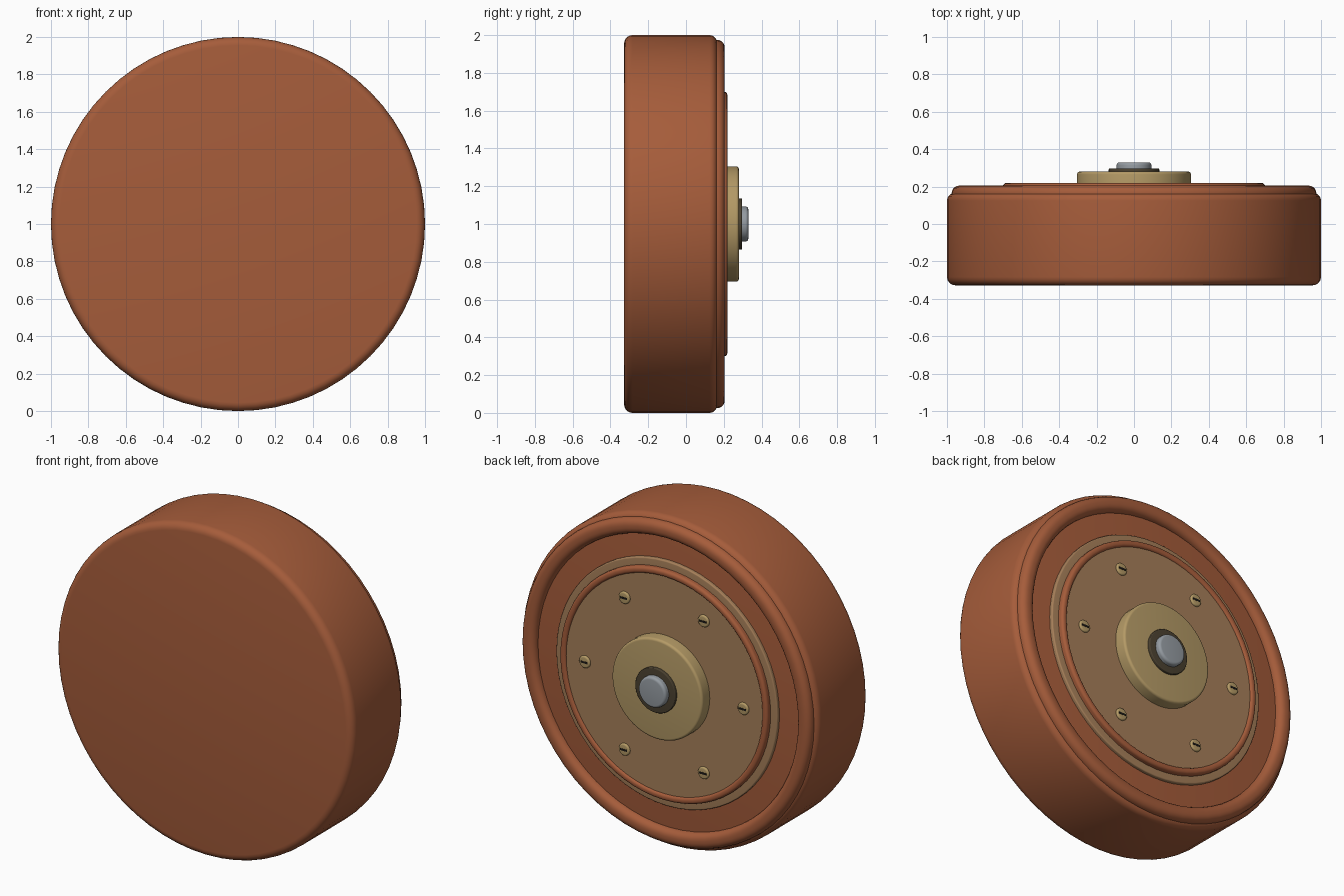
import bpy, bmesh
from math import sin, cos, pi, radians
from mathutils import Vector, Matrix

if "Cube" in bpy.data.objects:
    bpy.data.objects.remove(bpy.data.objects["Cube"], do_unlink=True)


def material(name, rgb):
    m = bpy.data.materials.new(name)
    m.use_nodes = True
    m.diffuse_color = (*rgb, 1)
    m.node_tree.nodes["Principled BSDF"].inputs["Base Color"].default_value = (*rgb, 1)
    return m


TERRACOTTA = material("terracotta", (0.38, 0.108, 0.043))
BRONZE = material("bronze", (0.38, 0.212, 0.1))
BRASS = material("brass", (0.46, 0.325, 0.133))
STEEL = material("steel", (0.3, 0.33, 0.36))
DARK = material("dark_bronze", (0.07, 0.053, 0.03))
BLACK = material("slot_black", (0.012, 0.01, 0.008))

HUB_HEIGHT = 1.0


def finish(bm, name, mat, location):
    bmesh.ops.recalc_face_normals(bm, faces=bm.faces)
    mesh = bpy.data.meshes.new(name)
    bm.to_mesh(mesh)
    bm.free()
    mesh.materials.append(mat)
    obj = bpy.data.objects.new(name, mesh)
    obj.location = location
    bpy.context.collection.objects.link(obj)
    bpy.ops.object.select_all(action='DESELECT')
    obj.select_set(True)
    bpy.context.view_layer.objects.active = obj
    bpy.ops.object.shade_smooth_by_angle(angle=radians(35))
    return obj


def corner(r, y, sr, sy, size, steps=5):
    """Quarter round from the flat end (sy side) to the wall (sr side)."""
    arc = [pi / 2 * i / steps for i in range(steps + 1)]
    return [(r - sr * size * (1 - sin(a)), y - sy * size * (1 - cos(a))) for a in arc]


def lathe(name, mat, outer, y0, y1, front=0.0, back=0.0, inner=0.0,
          inner_back=0.0, segments=64, at=(0, 0)):
    """Turned part around the y axis, from y0 to y1, with rounded edges."""
    def edge(r, y, sr, sy, size):
        return corner(r, y, sr, sy, size) if size else [(r, y)]
    profile = edge(outer, y0, 1, -1, front) + edge(outer, y1, 1, 1, back)[::-1]
    if inner:
        profile += edge(inner, y1, -1, 1, inner_back) + [(inner, y0)]
    bm = bmesh.new()
    rings = []
    for r, y in profile:
        rings.append([bm.verts.new((r * cos(2 * pi * i / segments), y,
                                    r * sin(2 * pi * i / segments)))
                      for i in range(segments)])
    pairs = list(zip(rings, rings[1:]))
    if inner:
        pairs.append((rings[-1], rings[0]))
    else:
        bm.faces.new(rings[0])
        bm.faces.new(rings[-1])
    for a, b in pairs:
        for i in range(segments):
            j = (i + 1) % segments
            bm.faces.new((a[i], a[j], b[j], b[i]))
    return finish(bm, name, mat, (at[0], 0, HUB_HEIGHT + at[1]))


# Drum with its rounded back lip
lathe("drum", TERRACOTTA, 1.0, -0.328, 0.165, front=0.045, back=0.04)
lathe("back_lip", TERRACOTTA, 0.975, 0.14, 0.205, back=0.04, inner=0.88, inner_back=0.04)

# Back plate with its trim rings
lathe("trim_ring", BRONZE, 0.745, 0.15, 0.186, back=0.008, inner=0.68)
lathe("bead_ring", TERRACOTTA, 0.7, 0.15, 0.219, back=0.017, inner=0.66, inner_back=0.017)
lathe("back_plate", BRONZE, 0.665, 0.15, 0.207)

# Hub, washer and axle
lathe("hub", BRASS, 0.305, 0.19, 0.28, back=0.015)
lathe("washer", DARK, 0.135, 0.27, 0.297, back=0.005)
lathe("axle", STEEL, 0.093, 0.28, 0.33, back=0.016, segments=48)

# Ring of slotted screws
SCREW_CIRCLE = 0.533
for n in range(6):
    a = n * pi / 3
    x, z = SCREW_CIRCLE * cos(a), SCREW_CIRCLE * sin(a)
    lathe(f"screw_{n + 1}", BRASS, 0.037, 0.2, 0.219, back=0.01, segments=24, at=(x, z))
    bm = bmesh.new()
    bmesh.ops.create_cube(bm, size=1, matrix=Matrix.Diagonal(Vector((0.048, 0.004, 0.012, 1))))
    finish(bm, f"screw_slot_{n + 1}", BLACK, (x, 0.2185, HUB_HEIGHT + z))
